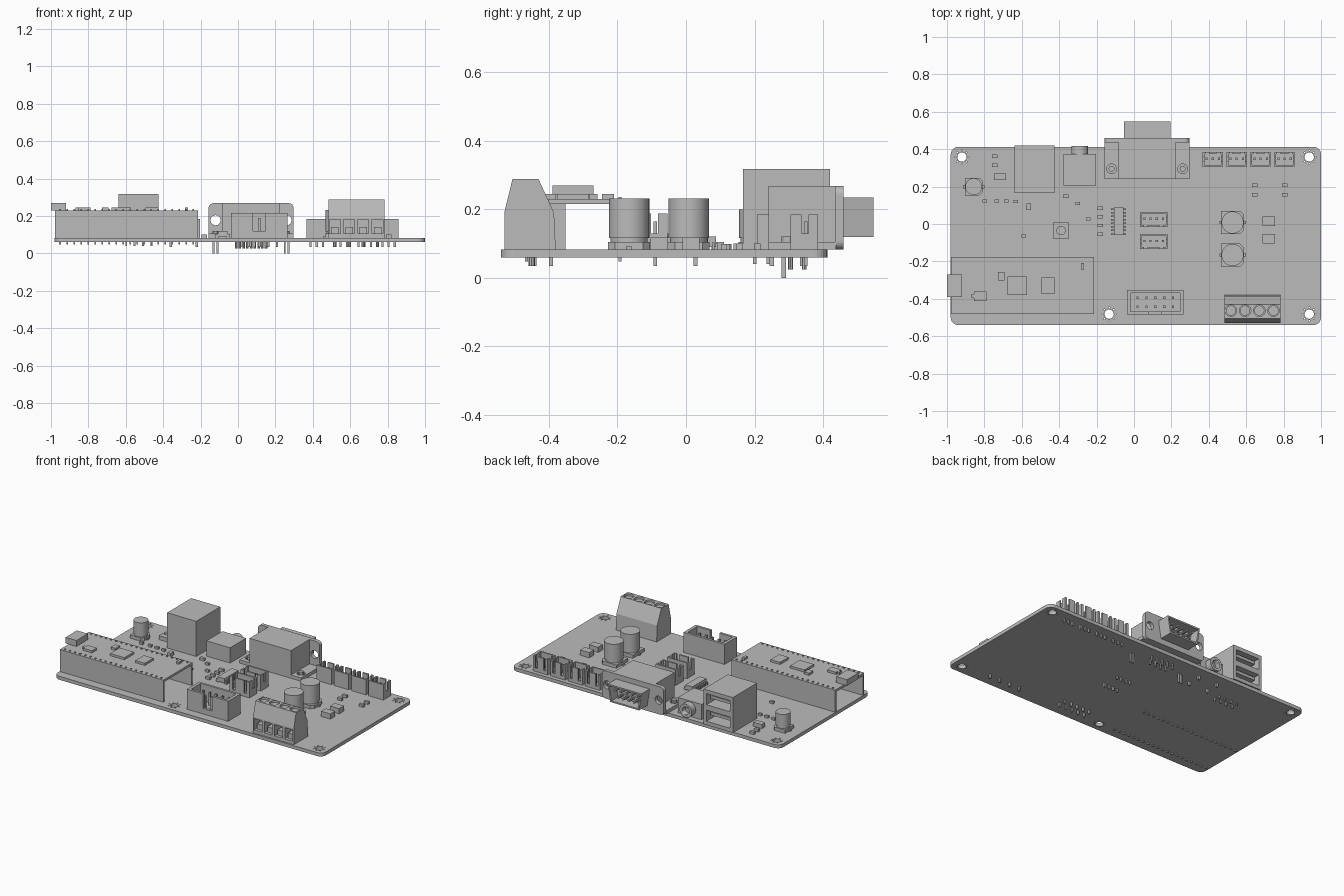
import bpy, bmesh
from math import cos, sin, pi
from mathutils import Matrix, Vector

cube = bpy.data.objects.get("Cube")
if cube:
    bpy.data.objects.remove(cube)

grey = bpy.data.materials.new("plain grey")
grey.use_nodes = True
grey.diffuse_color = (0.5, 0.5, 0.5, 1)
grey.node_tree.nodes["Principled BSDF"].inputs["Base Color"].default_value = (0.5, 0.5, 0.5, 1)

TOP = 0.083      # board surface
BOTTOM = 0.06    # board underside
ROOF = 0.23      # module surface


def make(name, bm, smooth=False):
    bmesh.ops.recalc_face_normals(bm, faces=bm.faces)
    mesh = bpy.data.meshes.new(name)
    bm.to_mesh(mesh)
    bm.free()
    mesh.materials.append(grey)
    ob = bpy.data.objects.new(name, mesh)
    bpy.context.scene.collection.objects.link(ob)
    if smooth:
        bpy.ops.object.select_all(action='DESELECT')
        ob.select_set(True)
        bpy.context.view_layer.objects.active = ob
        bpy.ops.object.shade_smooth_by_angle()
    return ob


def boxes(name, items):
    """Each item: x0, x1, y0, y1, z0, z1."""
    bm = bmesh.new()
    for x0, x1, y0, y1, z0, z1 in items:
        mid = Vector((x0 + x1, y0 + y1, z0 + z1)) / 2
        size = Matrix.Diagonal((x1 - x0, y1 - y0, z1 - z0, 1))
        bmesh.ops.create_cube(bm, size=1, matrix=Matrix.Translation(mid) @ size)
    return make(name, bm)


def blocks(name, places, w, d, z0, z1):
    """Equal blocks centred on each place."""
    return boxes(name, [(x - w / 2, x + w / 2, y - d / 2, y + d / 2, z0, z1) for x, y in places])


def rods(name, places, r, z0, z1, sides=24, axis='Z'):
    """Upright rods, or rods running along y (places are then x, z)."""
    bm = bmesh.new()
    turn = Matrix.Rotation(pi / 2, 4, 'X') if axis == 'Y' else Matrix()
    for a, b in places:
        mid = (a, (z0 + z1) / 2, b) if axis == 'Y' else (a, b, (z0 + z1) / 2)
        bmesh.ops.create_cone(bm, cap_ends=True, segments=sides, radius1=r, radius2=r,
                              depth=z1 - z0, matrix=Matrix.Translation(mid) @ turn)
    return make(name, bm, True)


def prism(name, points, axis, start, end):
    """Extrude a 2D outline along an axis."""
    place = {'X': lambda a, b: (start, a, b), 'Y': lambda a, b: (a, start, b),
             'Z': lambda a, b: (a, b, start)}[axis]
    shift = {'X': (1, 0, 0), 'Y': (0, 1, 0), 'Z': (0, 0, 1)}[axis]
    bm = bmesh.new()
    face = bm.faces.new([bm.verts.new(place(a, b)) for a, b in points])
    out = bmesh.ops.extrude_face_region(bm, geom=[face])
    moved = [v for v in out["geom"] if isinstance(v, bmesh.types.BMVert)]
    bmesh.ops.translate(bm, verts=moved, vec=Vector(shift) * (end - start))
    return make(name, bm)


def cut(ob, cutter):
    mod = ob.modifiers.new("cut", 'BOOLEAN')
    mod.operation, mod.solver, mod.object = 'DIFFERENCE', 'EXACT', cutter
    deps = bpy.context.evaluated_depsgraph_get()
    mesh = bpy.data.meshes.new_from_object(ob.evaluated_get(deps))
    ob.modifiers.clear()
    ob.data = mesh
    bpy.data.objects.remove(cutter)


def rounded(x0, x1, y0, y1, r):
    pts = []
    for cx, cy, turn in ((x1 - r, y1 - r, 0), (x0 + r, y1 - r, 1), (x0 + r, y0 + r, 2), (x1 - r, y0 + r, 3)):
        pts += [(cx + r * cos((turn + k / 6) * pi / 2), cy + r * sin((turn + k / 6) * pi / 2)) for k in range(7)]
    return pts


def row(middle, gap, count):
    return [middle + gap * (i - (count - 1) / 2) for i in range(count)]


# Circuit board with plated mounting holes
board = prism("circuit_board", rounded(-0.98, 1.0, -0.54, 0.412, 0.04), 'Z', BOTTOM, TOP)
mounts = [(-0.92, 0.358), (0.937, 0.358), (-0.133, -0.482), (0.937, -0.482)]
cut(board, rods("mount_holes", mounts, 0.025, 0, 0.2))
cut(board, rods("mount_vias", [(x + 0.035 * cos(k * pi / 4), y + 0.035 * sin(k * pi / 4))
                               for x, y in mounts for k in range(8)], 0.004, 0, 0.2, 6))

# Raised module: thin roof standing on two long strips, open at both ends
boxes("module_board", [(-0.978, -0.213, -0.482, -0.176, 0.215, ROOF)])
boxes("module_strips", [(-0.978, -0.213, y, y + 0.012, TOP, 0.215) for y in (-0.482, -0.188)])
module_pins = [(x, y) for x in row(-0.595, 0.0375, 20) for y in (-0.465, -0.193)]
blocks("module_pins", module_pins, 0.009, 0.009, ROOF, ROOF + 0.006)
blocks("module_pin_ends", module_pins, 0.009, 0.009, 0.048, BOTTOM)
boxes("module_port", [(-1.0, -0.92, -0.39, -0.27, ROOF, 0.27)])
chips = ((-0.625, -0.33, .105, .1), (-0.46, -0.33, .07, .09), (-0.71, -0.28, .035, .045),
         (-0.822, -0.387, .065, .05), (-0.86, -0.385, .02, .02), (-0.275, -0.227, .018, .035))
boxes("module_chips", [(x - w / 2, x + w / 2, y - d / 2, y + d / 2, ROOF, 0.245) for x, y, w, d in chips])

# Screw terminal block
terminal = prism("screw_terminal", [(-0.53, TOP), (-0.53, 0.19), (-0.506, 0.288), (-0.43, 0.288),
                                    (-0.385, 0.19), (-0.38, TOP)], 'X', 0.483, 0.783)
ways = row(0.632, 0.076, 4)
cut(terminal, boxes("wire_openings", [(x - .029, x + .029, -0.6, -0.47, 0.105, 0.18) for x in ways]))
cut(terminal, rods("screw_wells", [(x, -0.463) for x in ways], 0.031, 0.265, 0.4))
rods("terminal_screws", [(x, -0.463) for x in ways], 0.027, 0.26, 0.276)
boxes("terminal_clamps", [(x - .02, x + .02, -0.51, -0.47, 0.105, 0.14) for x in ways])

# Ribbon cable header with a keyed notch
header = boxes("ribbon_header", [(-0.038, 0.265, -0.483, -0.352, TOP, 0.217)])
cut(header, boxes("header_cavity", [(-0.018, 0.245, -0.467, -0.368, 0.105, 0.3)]))
cut(header, boxes("header_notch", [(0.08, 0.148, -0.6, -0.46, 0.12, 0.3)]))
header_pins = [(x, y) for x in row(0.114, 0.0475, 5) for y in (-0.442, -0.394)]
blocks("header_pins", header_pins, 0.012, 0.012, 0.035, 0.19)


# Small shrouded plugs, opened with slots on one side
def plug(name, x, y, w, d, pins, z1, side):
    body = boxes(name, [(x - w / 2, x + w / 2, y - d / 2, y + d / 2, TOP, z1)])
    cut(body, boxes("cavity", [(x - w / 2 + .009, x + w / 2 - .009, y - d / 2 + .01, y + d / 2 - .01, 0.1, 0.4)]))
    cut(body, boxes("slots", [(x + s * w * 0.28 - .009, x + s * w * 0.28 + .009,
                               min(y, y + side * d), max(y, y + side * d), 0.105, 0.4) for s in (-1, 1)]))
    cut(body, boxes("end_slots", [(x - w, x + w, y - 0.008, y + 0.012, 0.13, 0.4)]))
    blocks(name + "_pins", [(px, y + 0.004) for px in row(x, 0.033, pins)], 0.011, 0.011, 0.035, 0.165)


for i, x in enumerate(row(0.613, 0.128, 4)):
    plug(f"back_plug_{i + 1}", x, 0.345, 0.108, 0.08, 3, 0.185, 1)
for i, y in enumerate((0.024, -0.094)):
    plug(f"middle_plug_{i + 1}", 0.105, y, 0.148, 0.08, 4, 0.188, -1)

# Can capacitors on chamfered bases
for name, x, y, r, z1 in (("capacitor_rear", 0.527, 0.008, 0.059, 0.231),
                          ("capacitor_front", 0.527, -0.166, 0.059, 0.231),
                          ("capacitor_small", -0.857, 0.2, 0.045, 0.2)):
    b, c = r + 0.002, r * 0.35
    prism(name + "_base", [(x - b, y - b), (x + b - c, y - b), (x + b, y - b + c),
                           (x + b, y + b - c), (x + b - c, y + b), (x - b, y + b)], 'Z', TOP, 0.105)
    rods(name + "_neck", [(x, y)], r * 0.92, 0.105, 0.116, 40)
    rods(name + "_can", [(x, y)], r, 0.116, z1, 40)
    blocks(name + "_leads", [(x - b, y), (x + b, y)], 0.02, 0.018, TOP, 0.092)

# Double stacked socket
socket = boxes("stacked_socket", [(-0.64, -0.425, 0.166, 0.42, TOP, 0.318)])
levels = (0.145, 0.255)
cut(socket, boxes("socket_openings", [(-0.62, -0.445, 0.25, 0.5, z - .037, z + .037) for z in levels]))
boxes("socket_tongues", [(-0.605, -0.46, 0.25, 0.4, z + .002, z + .022) for z in levels])
blocks("socket_pins", [(x, y) for x in row(-0.53, 0.045, 4) for y in (0.2, 0.24)], 0.01, 0.01, 0.04, BOTTOM)

# Round audio jack
boxes("audio_jack", [(-0.378, -0.203, 0.207, 0.375, TOP, 0.185)])
barrel = rods("audio_barrel", [(-0.29, 0.135)], 0.045, 0.375, 0.418, 32, 'Y')
cut(barrel, rods("audio_bore", [(-0.29, 0.135)], 0.026, 0.385, 0.5, 24, 'Y'))
blocks("audio_pins", [(-0.36, 0.25), (-0.22, 0.25), (-0.36, 0.34), (-0.22, 0.34)], 0.014, 0.014, 0.035, BOTTOM)

# Nine pin serial connector
MID = 0.07
boxes("serial_body", [(MID - .153, MID + .153, 0.24, 0.44, TOP, 0.268)])
flange = prism("serial_flange", rounded(MID - .227, MID + .227, TOP, 0.268, 0.025), 'Y', 0.435, 0.46)
bolts = [MID - .19, MID + .19]
cut(flange, rods("flange_holes", [(x, 0.177) for x in bolts], 0.027, 0.3, 0.6, 24, 'Y'))
foot = boxes("serial_foot", [(MID - .227, MID + .227, 0.24, 0.437, TOP, 0.105)])
cut(foot, rods("foot_holes", [(x, 0.295) for x in bolts], 0.026, 0.09, 0.2))
rods("board_locks", [(x, 0.295) for x in bolts], 0.016, TOP, 0.12, 12)
blocks("board_lock_tips", [(x + s, 0.285) for x in bolts for s in (-0.01, 0.01)], 0.01, 0.012, 0.0, BOTTOM)


def d_shape(grow):
    return [(MID - .1 - grow, 0.125 - grow), (MID + .1 + grow, 0.125 - grow),
            (MID + .118 + grow, 0.228 + grow), (MID - .118 - grow, 0.228 + grow)]


shell = prism("serial_shell", d_shape(0.006), 'Y', 0.455, 0.547)
cut(shell, prism("shell_cavity", d_shape(-0.004), 'Y', 0.48, 0.6))
contacts = [(x, 0.198) for x in row(MID, 0.04, 5)] + [(x, 0.155) for x in row(MID, 0.04, 4)]
rods("serial_contacts", contacts, 0.008, 0.47, 0.535, 10, 'Y')
rods("serial_pins", [(x, 0.345) for x in row(MID, 0.04, 5)] + [(x, 0.305) for x in row(MID, 0.04, 4)],
     0.007, 0.025, BOTTOM, 8)

# Driver chip with legs
boxes("driver_chip", [(-0.108, -0.057, -0.06, 0.087, 0.09, 0.12)])
legs = row(0.013, 0.019, 8)
blocks("driver_legs", [(x, y) for x in (-0.113, -0.052) for y in legs], 0.018, 0.008, TOP, 0.103)

# Push button
blocks("button_case", [(-0.39, -0.035)], 0.085, 0.085, TOP, 0.115)
blocks("button_legs", [(x, y) for x in (-0.437, -0.343) for y in (-0.067, -0.003)], 0.02, 0.016, TOP, 0.09)
rods("button_cap", [(-0.39, -0.035)], 0.025, 0.115, 0.13)

# Diodes and small surface parts
blocks("diodes", [(0.72, 0.015), (0.72, -0.078)], 0.068, 0.05, TOP, 0.118)
blocks("wide_chip", [(-0.717, 0.253)], 0.065, 0.036, TOP, 0.11)
blocks("wide_parts", [(-0.745, 0.362), (-0.745, 0.315), (-0.365, 0.148), (0.645, 0.208), (0.645, 0.157),
                      (0.805, 0.208), (0.805, 0.157)] + [(-0.18, y) for y in row(0.015, 0.046, 4)],
       0.03, 0.018, TOP, 0.1)
blocks("narrow_parts", [(-0.798, 0.124), (-0.735, 0.124), (-0.683, 0.122), (-0.632, 0.12), (-0.302, 0.11),
                        (-0.245, 0.028), (-0.59, -0.065)], 0.024, 0.016, TOP, 0.098)
blocks("small_transistor", [(-0.562, 0.093)], 0.025, 0.035, TOP, 0.105)

# Soldered ends of the terminal pins
rods("terminal_pins", [(x, -0.45) for x in ways], 0.009, 0.035, BOTTOM, 8)
